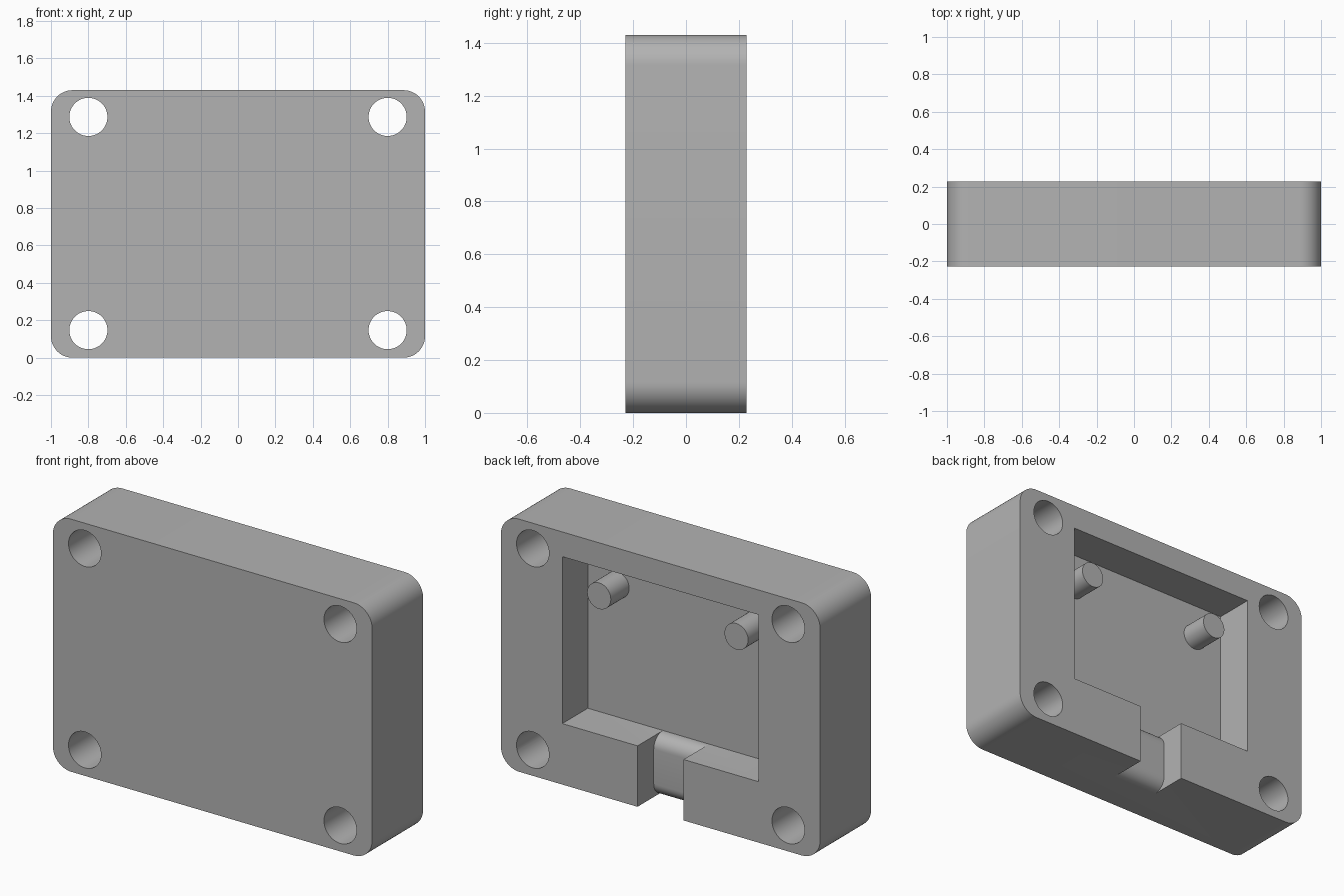
import bpy, bmesh, math
from mathutils import Vector

if "Cube" in bpy.data.objects:
    bpy.data.objects.remove(bpy.data.objects["Cube"])

W, H, D = 1.0, 1.43, 0.228          # half width, height, half depth
FLOOR = 0.0                         # y of the pocket floor

grey = bpy.data.materials.new("plain_grey")
grey.diffuse_color = (0.45, 0.45, 0.45, 1)
grey.use_nodes = True
grey.node_tree.nodes["Principled BSDF"].inputs["Base Color"].default_value = grey.diffuse_color


def prism(name, points, vec, helper=False):
    """Extrude a closed planar outline along vec."""
    bm = bmesh.new()
    face = bm.faces.new([bm.verts.new(p) for p in points])
    new = bmesh.ops.extrude_face_region(bm, geom=[face])["geom"]
    verts = [g for g in new if isinstance(g, bmesh.types.BMVert)]
    bmesh.ops.translate(bm, verts=verts, vec=Vector(vec))
    bmesh.ops.recalc_face_normals(bm, faces=bm.faces)
    me = bpy.data.meshes.new(name)
    bm.to_mesh(me)
    bm.free()
    ob = bpy.data.objects.new(name, me)
    bpy.context.collection.objects.link(ob)
    me.materials.append(grey)
    ob.hide_render = helper
    return ob


def arc(cx, cz, r, a0, a1, n):
    return [(cx + r * math.cos(math.radians(a0 + (a1 - a0) * i / n)),
             cz + r * math.sin(math.radians(a0 + (a1 - a0) * i / n))) for i in range(n + 1)]


def xz(points, y):
    return [(x, y, z) for x, z in points]


def smooth(ob):
    bpy.ops.object.select_all(action='DESELECT')
    ob.select_set(True)
    bpy.context.view_layer.objects.active = ob
    bpy.ops.object.shade_smooth_by_angle(angle=math.radians(30))


# Rounded block
R = 0.115
outline = []
for cx, cz, a in [(W - R, H - R, 0), (R - W, H - R, 90), (R - W, R, 180), (W - R, R, 270)]:
    outline += arc(cx, cz, R, a, a + 90, 12)
case = prism("case_body", xz(outline, -D), (0, 2 * D, 0))

cutters = []
# Four corner screw holes
for x in (-0.8, 0.8):
    for z in (0.147, 1.287):
        circle = arc(x, z, 0.102, 0, 360, 48)[:-1]
        cutters.append(prism("hole_cutter", xz(circle, -0.4), (0, 0.8, 0), True))

# Rear pocket
P, Z0, Z1 = 0.615, 0.345, 1.29
box = [(-P, Z0), (P, Z0), (P, Z1), (-P, Z1)]
cutters.append(prism("pocket_cutter", xz(box, FLOOR), (0, 0.5, 0), True))

# Cable notch with a rounded lip, profile in the y-z plane
N, LIP, r = 0.144, 0.083, 0.075
profile = [(0.4, -0.1), (LIP - r, -0.1)]
profile += arc(LIP - r, r, r, -90, 0, 10)
profile += arc(LIP - r, Z0 - r, r, 0, 90, 10)
profile += [(LIP - r, 0.5), (0.4, 0.5)]
cutters.append(prism("notch_cutter", [(-N, y, z) for y, z in profile], (2 * N, 0, 0), True))

# Cut everything, bake the result and drop the cutters
for c in cutters:
    m = case.modifiers.new("cut", 'BOOLEAN')
    m.operation, m.solver, m.object = 'DIFFERENCE', 'EXACT', c
bpy.context.view_layer.update()
baked = bpy.data.meshes.new_from_object(case.evaluated_get(bpy.context.evaluated_depsgraph_get()))
case.modifiers.clear()
case.data = baked
for c in cutters:
    bpy.data.objects.remove(c)
smooth(case)

# Two locating pegs on the pocket floor
for side, x in (("left", -0.43), ("right", 0.43)):
    circle = arc(x, 1.093, 0.074, 0, 360, 40)[:-1]
    smooth(prism(side + "_peg", xz(circle, FLOOR - 0.01), (0, 0.174, 0)))
